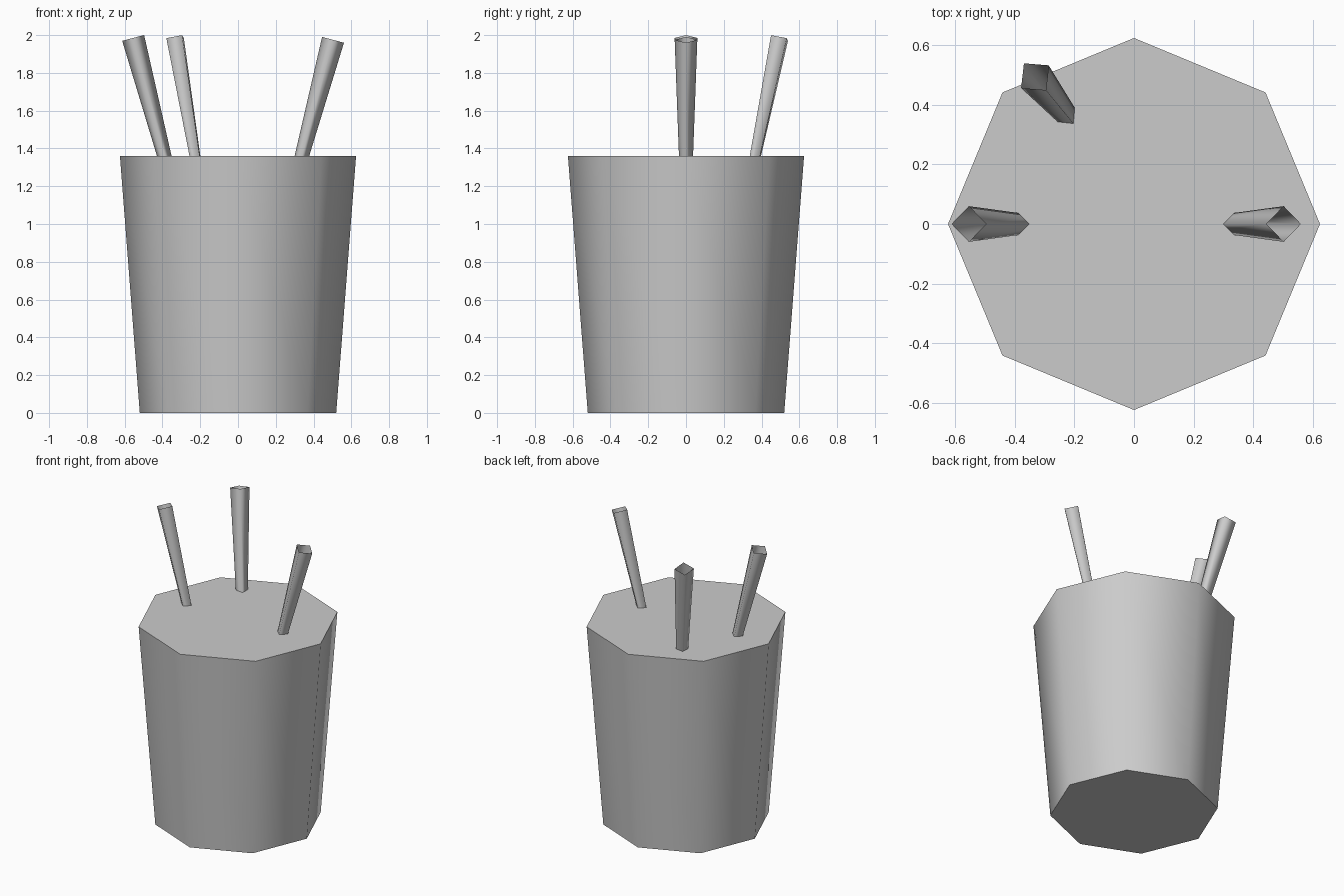
import bpy, bmesh, math
from mathutils import Vector, Matrix

cube = bpy.data.objects.get("Cube")
if cube:
    bpy.data.objects.remove(cube, do_unlink=True)

grey = bpy.data.materials.new("plain_grey")
grey.use_nodes = True
colour = (0.6, 0.6, 0.6, 1)
grey.diffuse_color = colour
grey.node_tree.nodes["Principled BSDF"].inputs["Base Color"].default_value = colour


def tapered_tube(name, sides, base, top, base_radius, top_radius, capped):
    """Tapered prism from base to top, with one corner in the leaning direction."""
    base, top = Vector(base), Vector(top)
    axis = top - base
    lean = math.atan2(axis.y, axis.x)
    bm = bmesh.new()
    bmesh.ops.create_cone(bm, cap_ends=capped, segments=sides, depth=axis.length,
                          radius1=base_radius, radius2=top_radius)
    tilt = Vector((0, 0, 1)).rotation_difference(axis).to_matrix().to_4x4()
    place = Matrix.Translation((base + top) / 2) @ tilt @ Matrix.Rotation(lean, 4, "Z")
    bmesh.ops.transform(bm, matrix=place, verts=bm.verts)
    # Smooth walls, flat caps with crisp rims
    for face in bm.faces:
        face.smooth = len(face.verts) != sides or not capped
    for edge in bm.edges:
        edge.smooth = not capped or all(f.smooth for f in edge.link_faces)
    mesh = bpy.data.meshes.new(name)
    bm.to_mesh(mesh)
    bm.free()
    mesh.materials.append(grey)
    obj = bpy.data.objects.new(name, mesh)
    bpy.context.collection.objects.link(obj)
    return obj


# Closed eight-sided cup
tapered_tube("cup", 8, (0, 0, 0), (0, 0, 1.36), 0.52, 0.625, True)

# Open four-sided straws: where each crosses the lid, and its top end
straws = {
    "right_straw": ((-0.39, 0, 1.36), (-0.555, 0, 1.985)),
    "left_straw": ((0.338, 0, 1.36), (0.503, 0, 1.975)),
    "back_straw": ((-0.228, 0.367, 1.36), (-0.333, 0.495, 1.984)),
}
for name, (lid, end) in straws.items():
    lid, end = Vector(lid), Vector(end)
    foot = lid - (end - lid) * 0.5   # continues down inside the cup
    tapered_tube(name, 4, foot, end, 0.026, 0.06, False)
